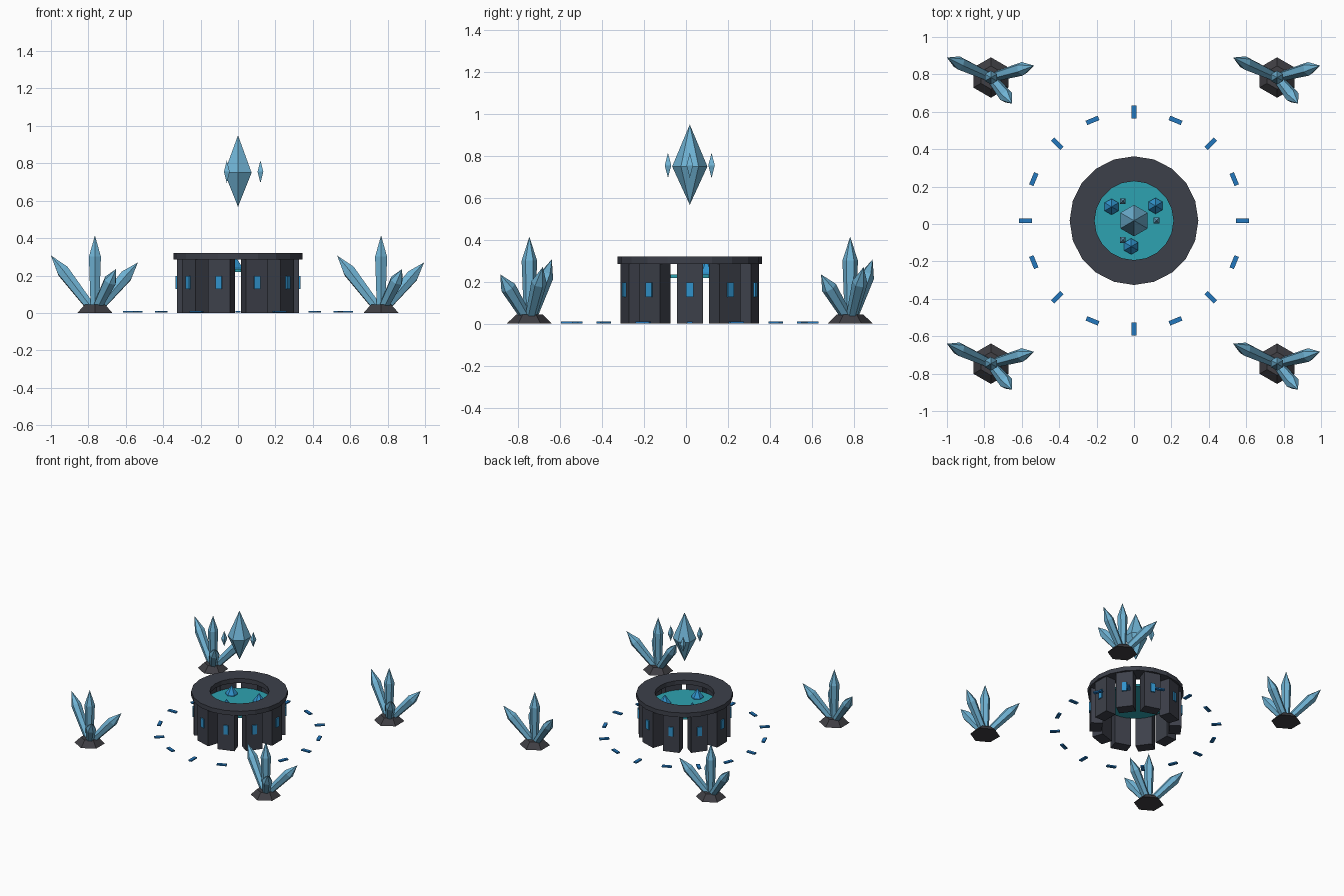
import bpy, bmesh, math
from mathutils import Vector, Matrix

if "Cube" in bpy.data.objects:
    bpy.data.objects.remove(bpy.data.objects["Cube"])

CY = 0.018  # shared centre line of the whole layout


def material(name, rgb):
    m = bpy.data.materials.new(name)
    m.diffuse_color = (*rgb, 1)
    m.use_nodes = True
    m.node_tree.nodes["Principled BSDF"].inputs["Base Color"].default_value = m.diffuse_color
    return m


STONE = material("dark_stone", (0.046, 0.051, 0.068))
ROCK = material("rock_grey", (0.050, 0.049, 0.057))
CRYSTAL = material("pale_blue_crystal", (0.16, 0.45, 0.66))
WATER = material("teal_water", (0.027, 0.36, 0.44))
GLOW = material("bright_blue", (0.03, 0.29, 0.60))
RUNE = material("deep_blue", (0.017, 0.19, 0.52))


def finish(name, bm, mat):
    bmesh.ops.recalc_face_normals(bm, faces=bm.faces)
    me = bpy.data.meshes.new(name)
    bm.to_mesh(me)
    bm.free()
    me.materials.append(mat)
    ob = bpy.data.objects.new(name, me)
    bpy.context.collection.objects.link(ob)
    return ob


def lathe(name, profile, sides, mat, base=(0, 0, 0), axis=(0, 0, 1), turn=0.0, closed=False):
    """Spin (radius, height) points about an axis; radius 0 makes a tip."""
    bm = bmesh.new()
    rot = Vector((0, 0, 1)).rotation_difference(Vector(axis)).to_matrix()
    rings = []
    for r, h in profile:
        count = sides if r > 0 else 1
        ring = []
        for i in range(count):
            a = turn + 2 * math.pi * i / sides
            p = rot @ Vector((r * math.cos(a), r * math.sin(a), h))
            ring.append(bm.verts.new(p + Vector(base)))
        rings.append(ring)
    pairs = list(zip(rings, rings[1:]))
    if closed:
        pairs.append((rings[-1], rings[0]))
    else:
        for ring in (rings[0], rings[-1]):
            if len(ring) > 2:
                bm.faces.new(ring)
    for lo, hi in pairs:
        for i in range(sides):
            j = (i + 1) % sides
            if len(lo) == 1:
                bm.faces.new((lo[0], hi[j], hi[i]))
            elif len(hi) == 1:
                bm.faces.new((lo[i], lo[j], hi[0]))
            else:
                bm.faces.new((lo[i], lo[j], hi[j], hi[i]))
    return finish(name, bm, mat)


def polar_box(name, radius, angle, z, size, mat, spin=0.0):
    """Box placed around the centre; its local x points outward."""
    bm = bmesh.new()
    place = (Matrix.Translation((radius * math.cos(angle), CY + radius * math.sin(angle), z))
             @ Matrix.Rotation(angle + spin, 4, 'Z') @ Matrix.Diagonal((*size, 1)))
    bmesh.ops.create_cube(bm, size=1, matrix=place)
    return finish(name, bm, mat)


# Well: flat stone ring on ten pillars, each with a glowing panel
lathe("rim", [(0.211, 0.285), (0.344, 0.285), (0.344, 0.32), (0.211, 0.32)],
      20, STONE, (0, CY, 0), closed=True)
for i in range(10):
    a = math.radians(36 * i)
    polar_box("pillar", 0.283, a, 0.1425, (0.086, 0.124, 0.285), STONE)
    polar_box("glow_panel", 0.327, a, 0.162, (0.016, 0.034, 0.07), GLOW)

# Water disc with three small spikes
lathe("water", [(0.235, 0.218), (0.235, 0.235)], 32, WATER, (0, CY, 0))
for x, y in ((-0.12, 0.092), (0.115, 0.097), (-0.015, -0.12)):
    lathe("water_spike", [(0.043, 0.23), (0.043, 0.245), (0, 0.305)], 6, GLOW,
          (x, y, 0), turn=math.pi / 6)

# Floating crystal and its three satellites
lathe("floating_crystal", [(0, 0.567), (0.084, 0.75), (0, 0.95)], 6, CRYSTAL,
      (0, CY, 0), turn=math.pi / 6)
for i in range(3):
    a = math.radians(120 * i)
    lathe("floating_shard", [(0, 0.695), (0.022, 0.755), (0, 0.815)], 4, CRYSTAL,
          (0.12 * math.cos(a), CY + 0.12 * math.sin(a), 0), turn=math.pi / 4)

# Ground marks, alternately radial and tangential
for i in range(16):
    polar_box("ground_mark", 0.58, math.radians(22.5 * i), 0.006, (0.07, 0.025, 0.01), RUNE,
              spin=math.pi / 2 * (i % 2))

# Corner clusters: rock base with one upright and three leaning crystals
TIPS = [(0, 0, 0.415), (-0.235, 0.107, 0.307), (0.23, 0.064, 0.27), (0.113, -0.139, 0.235)]
for sx in (-1, 1):
    for sy in (-1, 1):
        cx, cy = 0.765 * sx, CY + 0.765 * sy
        lathe("rock_base", [(0.108, 0), (0.062, 0.045)], 6, ROCK, (cx, cy, 0), turn=math.pi / 6)
        for tip in TIPS:
            root = Vector((tip[0] * 0.06, tip[1] * 0.06, 0.02))
            way = Vector(tip) - root
            n = way.length
            lathe("cluster_crystal", [(0.026, 0), (0.037, n * 0.71), (0, n)], 6, CRYSTAL,
                  root + Vector((cx, cy, 0)), way.normalized(), math.pi / 6)
